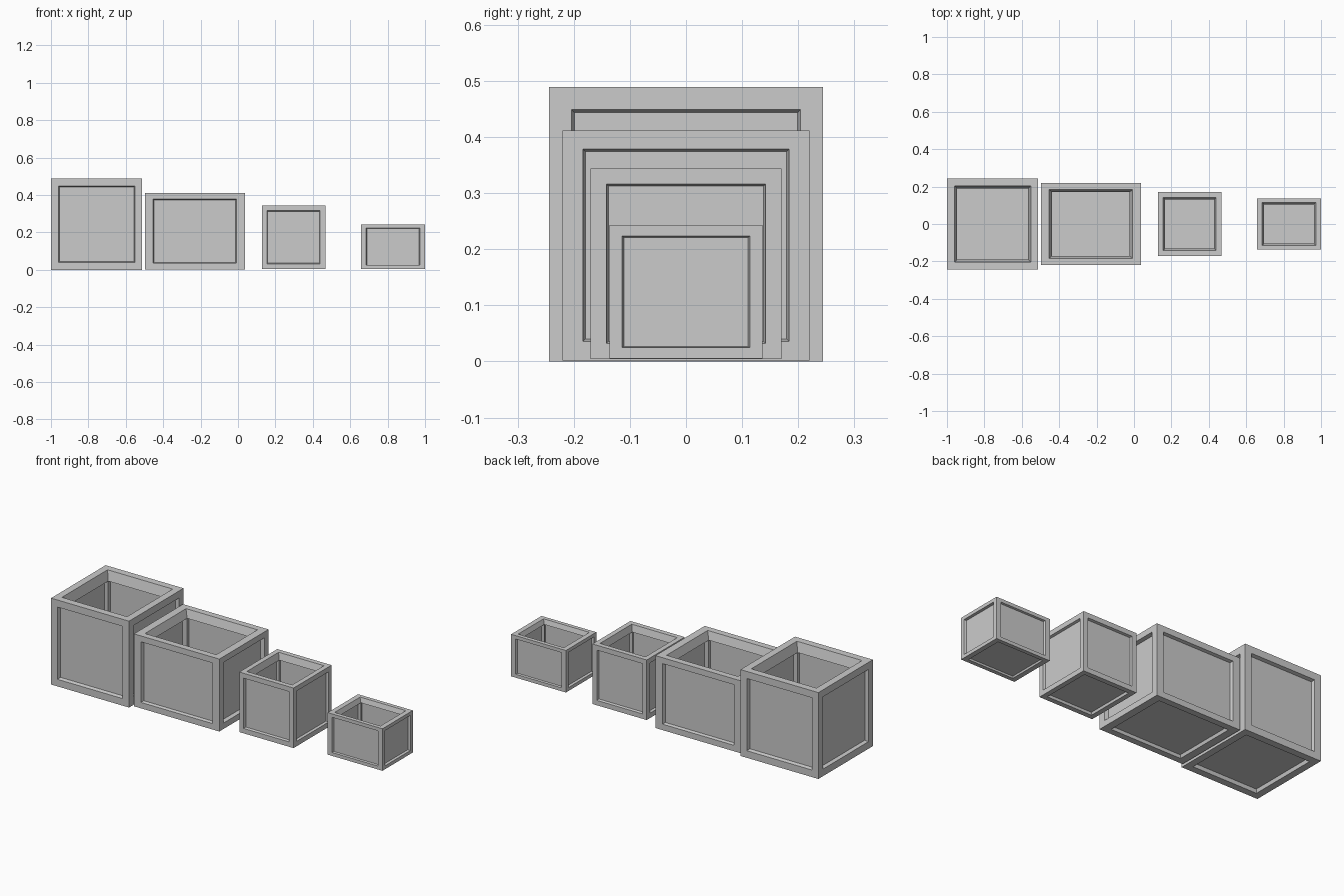
import bpy, bmesh
from mathutils import Vector

cube = bpy.data.objects.get("Cube")
if cube:
    bpy.data.objects.remove(cube, do_unlink=True)

grey = bpy.data.materials.new("light_grey")
grey.use_nodes = True
grey.diffuse_color = (0.6, 0.6, 0.6, 1)
grey.node_tree.nodes["Principled BSDF"].inputs["Base Color"].default_value = (0.6, 0.6, 0.6, 1)

# Proportions on a unit box: rim width, inner corner of a beam, panel depth
RIM, INNER, DEPTH, THICK = 0.082, 0.112, 0.04, 0.01


def add_object(name, bm, centre, size):
    bmesh.ops.recalc_face_normals(bm, faces=bm.faces)
    for v in bm.verts:
        v.co = Vector(v.co[i] * size[i] for i in range(3))
    mesh = bpy.data.meshes.new(name)
    bm.to_mesh(mesh)
    bm.free()
    mesh.materials.append(grey)
    obj = bpy.data.objects.new(name, mesh)
    obj.location = centre
    bpy.context.collection.objects.link(obj)


def frame():
    """Twelve beams with flat outer faces and sloping inner sides."""
    source, bm = bmesh.new(), bmesh.new()
    bmesh.ops.create_cube(source, size=1)
    source.normal_update()
    for face in source.faces:
        axis = max(range(3), key=lambda i: abs(face.normal[i]))
        for edge in face.edges:
            a, b = (v.co for v in edge.verts)

            def lip(co):
                point = co * (1 - 2 * RIM)
                point[axis] = co[axis]
                return point

            lip_a, lip_b = lip(a), lip(b)
            deep = 1 - 2 * INNER
            for quad in ((a, b, lip_b, lip_a), (lip_a, lip_b, b * deep, a * deep)):
                bm.faces.new([bm.verts.new(p) for p in quad])
    source.free()
    bmesh.ops.remove_doubles(bm, verts=bm.verts, dist=1e-4)
    return bm


def panels():
    """Thin recessed panels on four sides and the floor; the top stays open."""
    bm = bmesh.new()
    for axis, side in ((0, -1), (0, 1), (1, -1), (1, 1), (2, -1)):
        size = Vector((1, 1, 1)) * (1 - 2 * (RIM + 0.009))
        size[axis] = THICK
        shift = Vector()
        shift[axis] = side * (0.5 - DEPTH - THICK / 2)
        for v in bmesh.ops.create_cube(bm, size=1)["verts"]:
            v.co = Vector(v.co[i] * size[i] for i in range(3)) + shift
    return bm


# Each box: name, left x, right x, depth, bottom z, top z
boxes = (
    ("large_box", -1.0, -0.512, 0.488, 0.0, 0.489),
    ("wide_box", -0.498, 0.037, 0.44, 0.002, 0.412),
    ("small_box", 0.127, 0.467, 0.34, 0.004, 0.344),
    ("low_box", 0.657, 1.0, 0.272, 0.005, 0.243),
)
for name, x0, x1, depth, z0, z1 in boxes:
    centre = ((x0 + x1) / 2, 0, (z0 + z1) / 2)
    size = (x1 - x0, depth, z1 - z0)
    add_object(name + "_frame", frame(), centre, size)
    add_object(name + "_panels", panels(), centre, size)
